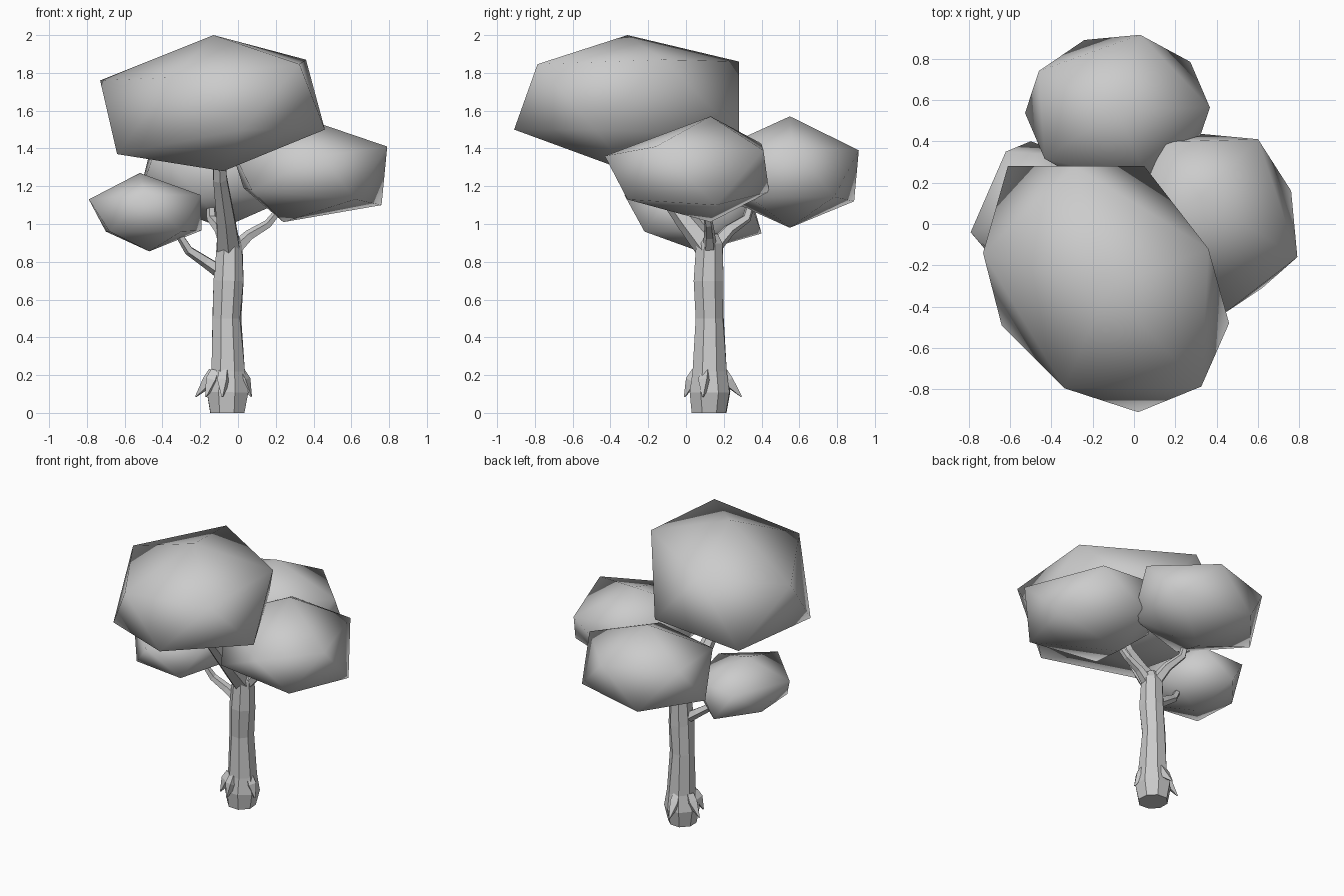
import bpy, bmesh, math, random
from mathutils import Matrix, Vector

if "Cube" in bpy.data.objects:
    bpy.data.objects.remove(bpy.data.objects["Cube"])

random.seed(4)


def finish(bm, name, smooth):
    bmesh.ops.recalc_face_normals(bm, faces=bm.faces)
    me = bpy.data.meshes.new(name)
    for f in bm.faces:
        f.smooth = smooth
    bm.to_mesh(me)
    bm.free()
    ob = bpy.data.objects.new(name, me)
    bpy.context.collection.objects.link(ob)
    return ob


def canopy(name, centre, radii, spin=0, yaw=0, tilt=0, pulls=()):
    """Smooth 20-faced ball, spun, stretched, turned and tilted; each pull moves the nearest corner."""
    bm = bmesh.new()
    bmesh.ops.create_icosphere(bm, subdivisions=1, radius=1)
    m = (Matrix.Translation(centre)
         @ Matrix.Rotation(math.radians(tilt), 4, 'Y')
         @ Matrix.Rotation(math.radians(yaw), 4, 'Z')
         @ Matrix.Diagonal((*radii, 1))
         @ Matrix.Rotation(math.radians(spin), 4, 'Z'))
    bm.transform(m)
    for p in map(Vector, pulls):
        min(bm.verts, key=lambda v: (v.co - p).length).co = p
    return finish(bm, name, True)


def limb(name, path, sides, jitter=0.0):
    """Faceted tube through (x, y, z, radius) points."""
    bm = bmesh.new()
    pts = [Vector(p[:3]) for p in path]
    rings = []
    for i, p in enumerate(pts):
        d = (pts[min(i + 1, len(pts) - 1)] - pts[max(i - 1, 0)]).normalized()
        q = Vector((0, 0, 1)).rotation_difference(d)
        ring = []
        for k in range(sides):
            a = 2 * math.pi * (k + 0.5) / sides
            r = path[i][3] * (1 + random.uniform(-jitter, jitter))
            ring.append(bm.verts.new(p + q @ Vector((r * math.cos(a), r * math.sin(a), 0))))
        rings.append(ring)
    for lo, hi in zip(rings, rings[1:]):
        for k in range(sides):
            n = (k + 1) % sides
            bm.faces.new((lo[k], lo[n], hi[n], hi[k]))
    bm.faces.new(rings[0][::-1])
    bm.faces.new(rings[-1])
    return finish(bm, name, False)


# Leaf masses
canopy("canopy_top", (-0.115, -0.31, 1.638), (0.74, 0.57, 0.36), yaw=-46, tilt=-6,
       pulls=((-0.13, -0.31, 2.0), (-0.64, -0.49, 1.37), (-0.29, 0.28, 1.86), (-0.73, -0.14, 1.76),
              (0.46, -0.48, 1.5), (0.36, -0.12, 1.87), (0.02, -0.91, 1.5),
              (-0.61, 0.28, 1.42), (0.05, 0.28, 1.47)))
canopy("canopy_right", (0.36, 0.03, 1.29), (0.48, 0.48, 0.28), spin=-23, tilt=3,
       pulls=((0.32, 0.13, 1.57), (0.24, 0.13, 1.01), (0.79, -0.16, 1.41), (0.76, 0.16, 1.1),
              (0.6, 0.41, 1.39), (0.62, -0.31, 1.13), (0.44, -0.43, 1.36),
              (0.03, 0.18, 1.19), (0.28, 0.44, 1.17)))
canopy("canopy_back", (-0.08, 0.55, 1.275), (0.5, 0.425, 0.295), spin=2,
       pulls=((0.03, 0.915, 1.39), (-0.24, 0.89, 1.12), (-0.46, 0.74, 1.41)))
canopy("canopy_left", (-0.485, 0.04, 1.06), (0.34, 0.41, 0.21), spin=-20,
       pulls=((-0.79, -0.04, 1.13), (-0.62, 0.35, 1.13), (-0.5, 0.4, 0.95), (-0.7, 0.15, 0.96),
              (-0.68, -0.17, 0.96), (-0.3, -0.22, 0.96), (-0.52, 0.06, 1.27), (-0.47, 0.07, 0.855)))

# Trunk, flared at the foot
trunk = limb("trunk", [(-0.06, 0.125, 0, 0.098), (-0.06, 0.125, 0.11, 0.118),
                       (-0.055, 0.125, 0.22, 0.095), (-0.06, 0.125, 0.5, 0.08),
                       (-0.05, 0.12, 0.7, 0.082), (-0.045, 0.125, 0.9, 0.074),
                       (-0.04, 0.125, 0.95, 0.045)], 8, 0.06)
for v in trunk.data.vertices:
    v.co.z = max(v.co.z, 0)

# Branches into each leaf mass
limb("branch_top", [(-0.05, 0.12, 0.87, 0.07), (-0.065, 0.0, 1.02, 0.056),
                    (-0.095, -0.16, 1.24, 0.042), (-0.1, -0.22, 1.36, 0.035)], 6)
limb("branch_right", [(-0.02, 0.125, 0.86, 0.04), (0.06, 0.125, 0.94, 0.03),
                      (0.16, 0.12, 1.0, 0.024), (0.24, 0.1, 1.1, 0.018)], 5)
limb("branch_back", [(-0.05, 0.14, 0.87, 0.045), (-0.09, 0.23, 0.97, 0.034),
                     (-0.14, 0.32, 1.03, 0.026), (-0.15, 0.36, 1.16, 0.02)], 5)
limb("branch_left", [(-0.08, 0.12, 0.74, 0.04), (-0.17, 0.11, 0.8, 0.032),
                     (-0.26, 0.09, 0.86, 0.026), (-0.31, 0.07, 0.94, 0.02)], 5)

# Pointed root spurs around the foot
for i, deg in enumerate((95, 165, 215, 260, 345)):
    c, s = math.cos(math.radians(deg)), math.sin(math.radians(deg))
    reach = 0.17 if deg in (95, 165) else 0.135
    limb(f"root_spur_{i + 1}", [(-0.06 + r * c, 0.125 + r * s, z, w) for r, z, w in
                                ((0.07, 0.22, 0.03), (0.095, 0.17, 0.038), (reach, 0.085, 0.004))], 4)
